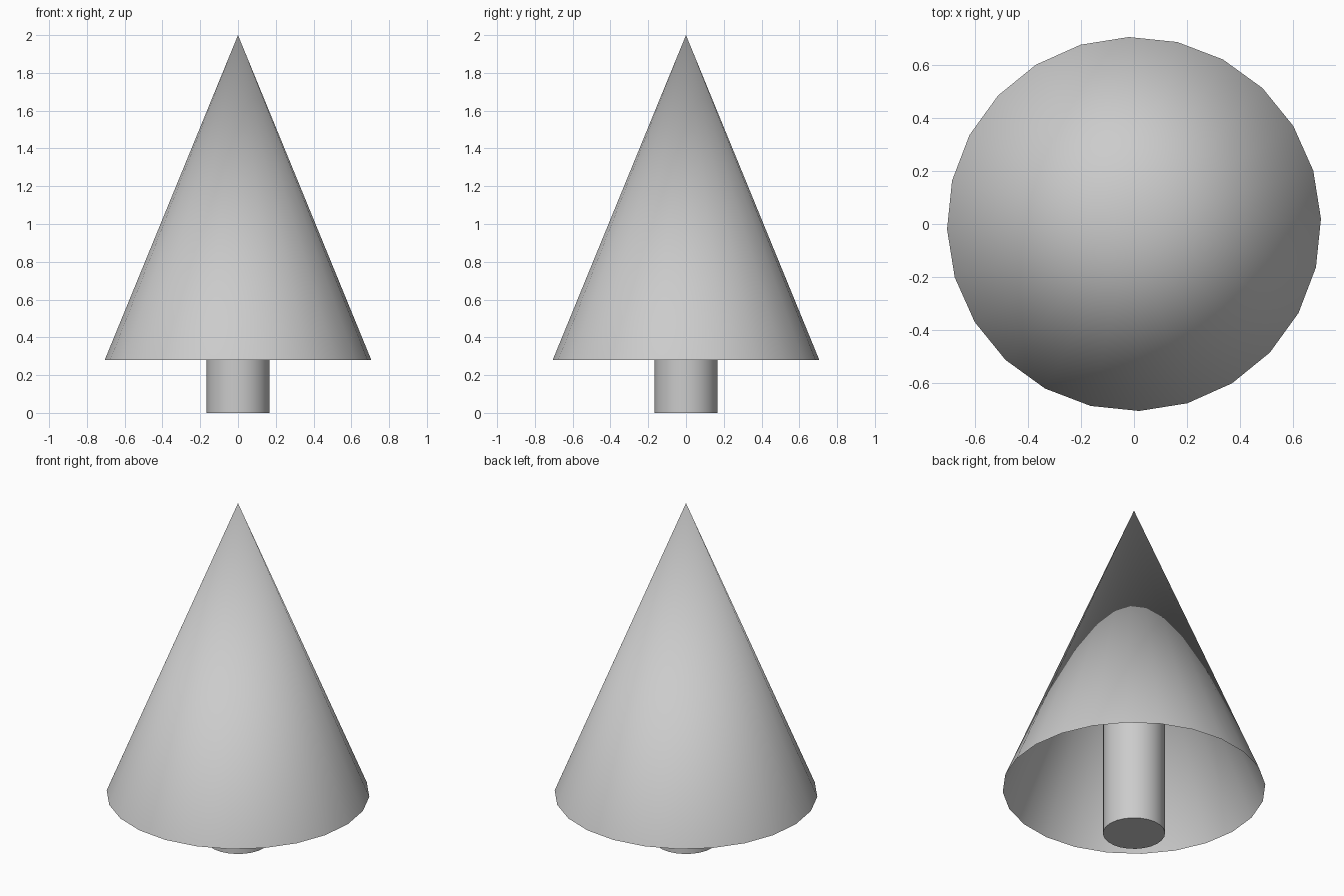
import bpy
from math import radians

if "Cube" in bpy.data.objects:
    bpy.data.objects.remove(bpy.data.objects["Cube"])

TURN = radians(1.6)
SIDES = 24

# Foliage: open-bottomed cone shell, fully smooth up to the tip
BASE_Z, TOP_Z = 0.28, 2.0
bpy.ops.mesh.primitive_cone_add(
    vertices=SIDES, radius1=0.706, radius2=0, depth=TOP_Z - BASE_Z,
    end_fill_type='NOTHING', location=(0, 0, (BASE_Z + TOP_Z) / 2),
    rotation=(0, 0, TURN))
foliage = bpy.context.object
foliage.name = "foliage"
bpy.ops.object.shade_smooth()

# Trunk: capped cylinder that runs up inside the foliage
TRUNK_H = 0.75
bpy.ops.mesh.primitive_cylinder_add(
    vertices=SIDES, radius=0.167, depth=TRUNK_H,
    location=(0, 0, TRUNK_H / 2), rotation=(0, 0, TURN))
trunk = bpy.context.object
trunk.name = "trunk"
bpy.ops.object.shade_smooth_by_angle(angle=radians(40))
